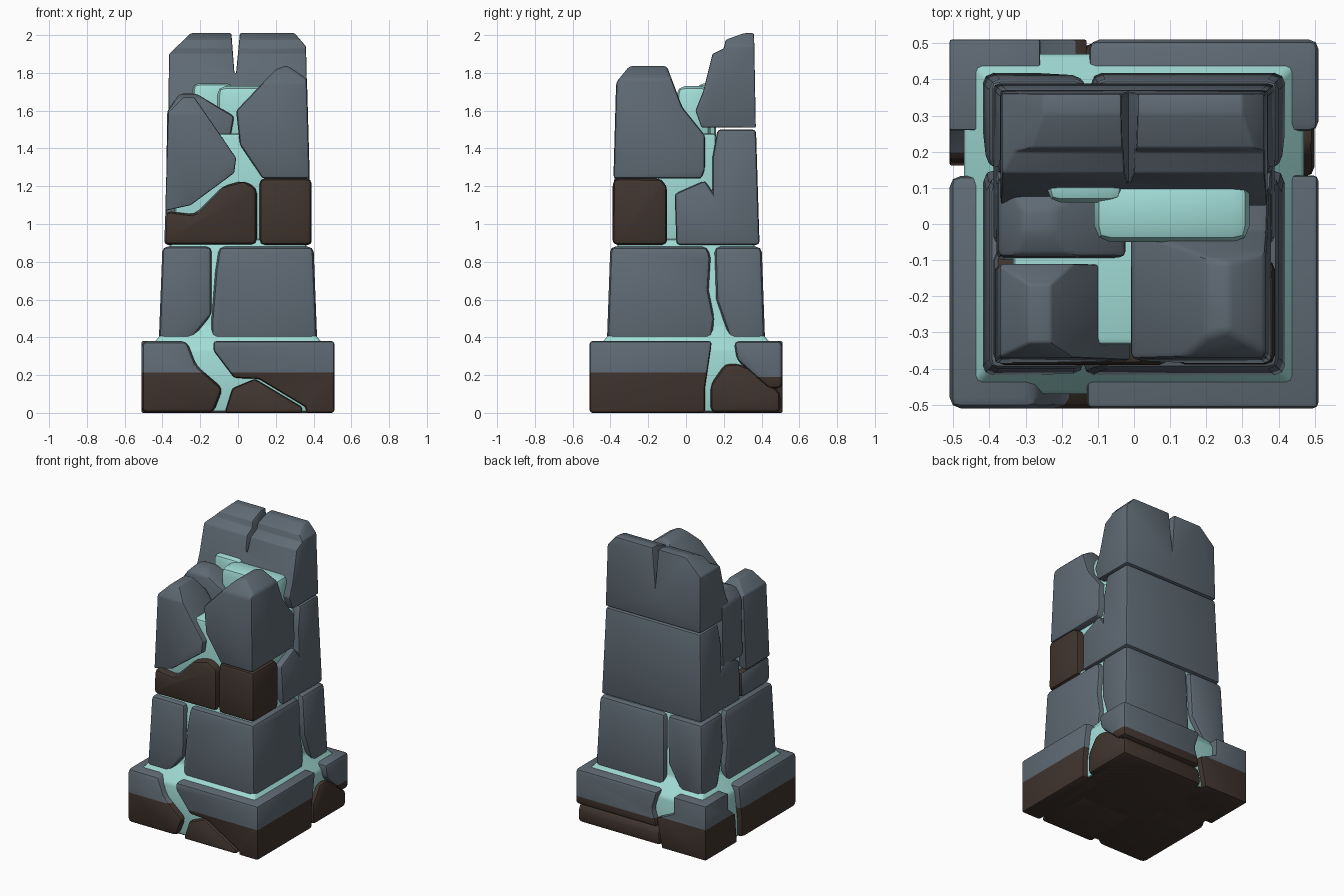
import bpy, bmesh, math
from mathutils import Vector

if "Cube" in bpy.data.objects:
    bpy.data.objects.remove(bpy.data.objects["Cube"])

def material(name, rgb):
    m = bpy.data.materials.new(name)
    m.diffuse_color = (*rgb, 1)
    m.use_nodes = True
    m.node_tree.nodes["Principled BSDF"].inputs["Base Color"].default_value = m.diffuse_color
    return m

GREY = material("slate grey", (0.115, 0.145, 0.175))
BROWN = material("dark brown", (0.052, 0.035, 0.028))
TEAL = material("pale teal", (0.36, 0.72, 0.68))

def prism(points, axis, lo, hi):
    """Extrude a (u, z) profile along x or y."""
    bm = bmesh.new()
    rings = []
    for d in (lo, hi):
        rings.append([bm.verts.new((d, u, z) if axis == 'x' else (u, d, z)) for u, z in points])
    a, b = rings
    bm.faces.new(a)
    bm.faces.new(b[::-1])
    for i in range(len(a)):
        j = (i + 1) % len(a)
        bm.faces.new((a[j], a[i], b[i], b[j]))
    bmesh.ops.recalc_face_normals(bm, faces=bm.faces)
    me = bpy.data.meshes.new("prism")
    bm.to_mesh(me)
    bm.free()
    ob = bpy.data.objects.new("prism", me)
    bpy.context.collection.objects.link(ob)
    return ob

def stone(name, front, side, mat=GREY, bevel=0.03, soil=0.0, grey_left=False):
    """Solid whose front silhouette is 'front' (x,z) and side silhouette is 'side' (y,z)."""
    xs, zs = zip(*front)
    ys = [p[0] for p in side]
    z0, z1 = min(zs), max(zs)
    side = [(y, z - 0.02 if abs(z - z0) < 1e-4 else z + 0.02 if abs(z - z1) < 1e-4 else z)
            for y, z in side]
    ob = prism(front, 'y', min(ys) - 0.1, max(ys) + 0.1)
    cutter = prism(side, 'x', min(xs) - 0.1, max(xs) + 0.1)
    mod = ob.modifiers.new("cut", 'BOOLEAN')
    mod.operation, mod.solver, mod.object = 'INTERSECT', 'EXACT', cutter
    dg = bpy.context.evaluated_depsgraph_get()
    me = bpy.data.meshes.new_from_object(ob.evaluated_get(dg))
    bpy.data.objects.remove(cutter)
    ob.modifiers.clear()
    bm = bmesh.new()
    bm.from_mesh(me)
    bmesh.ops.remove_doubles(bm, verts=bm.verts, dist=0.008)
    bmesh.ops.dissolve_limit(bm, angle_limit=math.radians(2), verts=bm.verts, edges=bm.edges)
    sharp = [e for e in bm.edges if e.is_manifold and e.calc_face_angle(0) > math.radians(18)]
    bmesh.ops.bevel(bm, geom=sharp, offset=bevel, segments=2, profile=0.5,
                    affect='EDGES', clamp_overlap=True)
    if soil:  # brown below the soil line
        bmesh.ops.bisect_plane(bm, geom=bm.verts[:] + bm.edges[:] + bm.faces[:],
                               plane_co=(0, 0, soil), plane_no=(0, 0, 1))
    bm.normal_update()
    for f in bm.faces:
        f.smooth = True
        low = soil and f.calc_center_median().z < soil
        f.material_index = 1 if low or (grey_left and f.normal.x < -0.5) else 0
    me.materials.clear()
    me.materials.append(mat)
    me.materials.append(GREY if mat is BROWN else BROWN)
    bm.to_mesh(me)
    bm.free()
    ob.data = me
    ob.name = me.name = name
    bpy.ops.object.select_all(action='DESELECT')
    bpy.context.view_layer.objects.active = ob
    ob.select_set(True)
    bpy.ops.object.shade_smooth_by_angle(angle=math.radians(35))
    return ob

def rect(u0, u1, z0, z1):
    return [(u0, z0), (u1, z0), (u1, z1), (u0, z1)]

# Base course: corner stones, brown below the soil line
base_side = [(-.51, 0), (.10, 0), (.10, .13), (.14, .38), (-.51, .38)]
stone("base_front_left", [(-.51, 0), (-.13, 0), (-.08, .13), (-.22, .25), (-.27, .38), (-.51, .38)],
      base_side, soil=.215)
stone("base_front_right", [(-.13, .38), (-.13, .33), (-.02, .185), (.11, .18), (.36, .03), (.36, 0),
                           (.51, 0), (.51, .38)], base_side, soil=.215, bevel=.025)
stone("base_front_wedge", [(-.07, 0), (.34, 0), (.34, .03), (.09, .18), (-.03, .13)],
      rect(-.51, -.1, 0, .2), BROWN, bevel=.015)
stone("base_back_right", [(-.13, .13), (.51, .13), (.51, .38), (-.13, .38), (-.09, .25)],
      [(.25, .38), (.27, .28), (.39, .17), (.46, .13), (.51, .13), (.51, .38)], soil=.19, bevel=.025)
stone("base_back_wedge", [(-.15, 0), (.50, 0), (.50, .26), (-.11, .26)],
      [(.13, 0), (.50, 0), (.50, .11), (.33, .24), (.22, .26), (.13, .15)], BROWN)
stone("base_back_left", [(-.51, 0), (-.17, 0), (-.13, .2), (-.26, .26), (-.26, .38), (-.51, .38)],
      [(.51, 0), (.16, 0), (.18, .2), (.26, .27), (.26, .38), (.51, .38)], soil=.215)
stone("base_underside", rect(-.46, .46, 0, .012), rect(-.46, .46, 0, .012), BROWN, bevel=.002)

# Second course
mid_front = [(-.42, .36), (.13, .36), (.15, .5), (.12, .65), (.13, .82), (.11, .88), (-.40, .88)]
mid_back = [(.25, .36), (.42, .36), (.40, .88), (.15, .88), (.16, .6)]
stone("lower_front_left", [(-.42, .36), (-.27, .36), (-.14, .52), (-.14, .88), (-.40, .88)], mid_front)
stone("lower_front_right", [(-.14, .36), (.42, .36), (.40, .88), (-.10, .88), (-.12, .75), (-.14, .5)],
      mid_front)
stone("lower_back_right", [(-.12, .36), (.42, .36), (.40, .88), (-.11, .88)], mid_back)
stone("lower_back_left", [(-.42, .36), (-.26, .36), (-.14, .55), (-.13, .88), (-.40, .88)], mid_back)

# Third course: two brown stones in front, a large slab behind
stone("brown_front_left", [(-.39, .89), (.10, .89), (.10, 1.19), (.03, 1.23), (-.08, 1.2), (-.23, 1.05),
                           (-.385, 1.07)], rect(-.39, -.07, .89, 1.23), BROWN, grey_left=True)
stone("brown_front_right", rect(.115, .39, .89, 1.24),
      [(-.39, .89), (-.10, .89), (-.10, 1.20), (-.15, 1.24), (-.385, 1.24)], BROWN)
stone("middle_back_slab", [(-.39, .89), (.39, .89), (.37, 1.5), (-.37, 1.5)],
      [(-.05, .89), (.39, .89), (.37, 1.5), (.17, 1.5), (.14, 1.35), (.14, 1.17), (.10, 1.23), (-.06, 1.16)])

# Broken upper stones
stone("upper_front_left", [(-.385, 1.07), (-.25, 1.10), (-.02, 1.27), (-.01, 1.35), (-.23, 1.67),
                           (-.29, 1.67), (-.37, 1.59)],
      [(-.385, 1.07), (-.12, 1.07), (-.11, 1.58), (-.18, 1.67), (-.32, 1.67), (-.37, 1.58)], bevel=.035)
stone("upper_middle_left", [(-.38, 1.18), (-.12, 1.25), (-.04, 1.46), (-.02, 1.57), (-.22, 1.69),
                            (-.31, 1.69), (-.375, 1.6)],
      [(-.10, 1.18), (.13, 1.18), (.13, 1.62), (.02, 1.69), (-.09, 1.66)])
stone("upper_front_right", [(.13, 1.24), (.38, 1.24), (.365, 1.77), (.26, 1.84), (.2, 1.82), (-.01, 1.6),
                            (.01, 1.42)],
      [(-.385, 1.24), (.07, 1.21), (.10, 1.29), (.10, 1.47), (-.02, 1.62), (-.11, 1.84), (-.28, 1.84),
       (-.37, 1.75)], bevel=.035)
stone("top_back_slab", [(-.37, 1.51), (.37, 1.51), (.36, 1.94), (.30, 2.01), (.01, 2.01), (-.015, 1.75),
                        (-.035, 2.01), (-.25, 2.01), (-.365, 1.9)],
      [(.05, 1.60), (.09, 1.51), (.37, 1.51), (.36, 2.01), (.21, 1.975), (.20, 1.93), (.14, 1.9), (.09, 1.7)],
      bevel=.025)

# Glowing core showing through the gaps
core = [(-.47, .005), (.47, .005), (.47, .34), (.38, .45), (.36, .92), (-.36, .92), (-.38, .45), (-.47, .34)]
stone("core_lower", core, core, TEAL, bevel=.015)
stone("core_upper", rect(-.335, .335, .85, 1.48), rect(-.335, .16, .85, 1.48), TEAL, bevel=.02)
stone("core_top", rect(-.11, .32, 1.4, 1.73), rect(-.05, .13, 1.4, 1.73), TEAL, bevel=.045)
stone("core_top_small", rect(-.24, -.03, 1.4, 1.745), rect(.06, .16, 1.4, 1.745), TEAL, bevel=.035)
